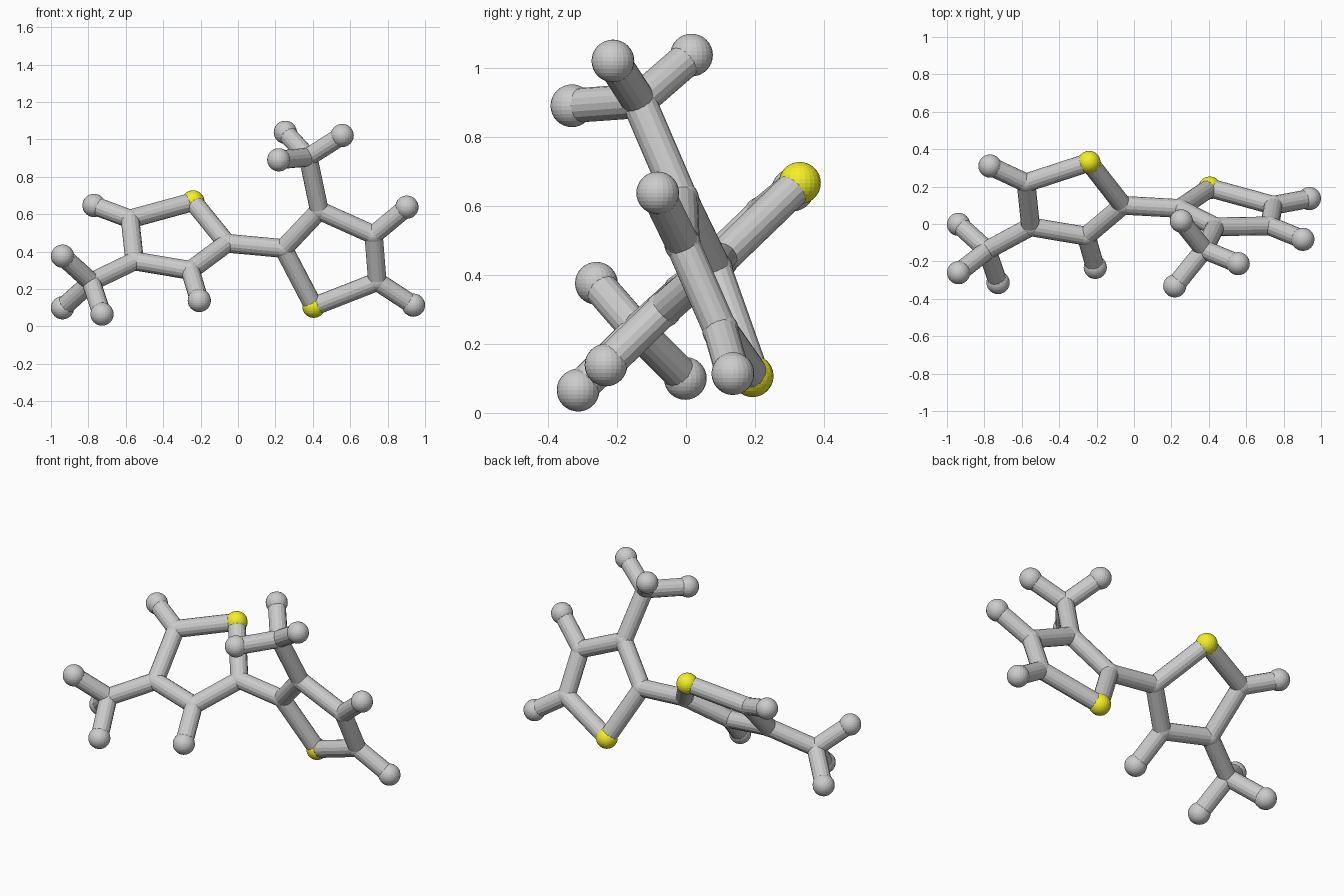
import bpy
from mathutils import Vector

if "Cube" in bpy.data.objects:
    bpy.data.objects.remove(bpy.data.objects["Cube"])

BALL_R, JOINT_R, BOND_R = 0.062, 0.053, 0.05

yellow = bpy.data.materials.new("yellow")
yellow.diffuse_color = (0.9, 0.87, 0.02, 1)
yellow.use_nodes = True
yellow.node_tree.nodes["Principled BSDF"].inputs["Base Color"].default_value = yellow.diffuse_color


def ball(name, p, r, mat=None):
    bpy.ops.mesh.primitive_uv_sphere_add(segments=24, ring_count=16, radius=r, location=p)
    ob = bpy.context.object
    ob.name = name
    if mat:
        ob.data.materials.append(mat)


def rod(name, a, b):
    a, b = Vector(a), Vector(b)
    d = b - a
    bpy.ops.mesh.primitive_cylinder_add(vertices=16, radius=BOND_R, depth=d.length,
                                        end_fill_type='NGON', location=(a + b) / 2)
    ob = bpy.context.object
    ob.name = name
    ob.rotation_euler = d.to_track_quat('Z', 'Y').to_euler()


def half(side, ring, tips, branch_at, branch, branch_tips):
    """Five-sided ring (first corner yellow), single tips and a three-tip branch."""
    for i, p in enumerate(ring):
        if i == 0:
            ball(side + "_yellow_ball", p, 0.061, yellow)
        else:
            ball(f"{side}_ring_joint_{i}", p, JOINT_R)
        rod(f"{side}_ring_rod_{i}", p, ring[(i + 1) % 5])
    for i, p in tips.items():
        rod(f"{side}_tip_rod_{i}", ring[i], p)
        ball(f"{side}_tip_ball_{i}", p, BALL_R)
    rod(side + "_branch_rod", ring[branch_at], branch)
    ball(side + "_branch_joint", branch, JOINT_R)
    for i, p in enumerate(branch_tips):
        rod(f"{side}_branch_tip_rod_{i}", branch, p)
        ball(f"{side}_branch_tip_ball_{i}", p, BALL_R)


# Left ring with its branch at the lower left
left = [(-0.24, 0.33, 0.667), (-0.06, 0.10, 0.445), (-0.255, -0.065, 0.30),
        (-0.553, -0.015, 0.35), (-0.577, 0.22, 0.575)]
half("left", left, {2: (-0.207, -0.232, 0.139), 4: (-0.77, 0.31, 0.647)},
     3, (-0.785, -0.14, 0.238),
     [(-0.938, -0.26, 0.376), (-0.938, -0.002, 0.10), (-0.727, -0.313, 0.066)])

# Right ring with its branch at the top
right = [(0.405, 0.193, 0.107), (0.243, 0.083, 0.417), (0.435, -0.015, 0.62),
         (0.725, -0.01, 0.49), (0.745, 0.10, 0.24)]
half("right", right, {3: (0.903, -0.082, 0.638), 4: (0.938, 0.136, 0.114)},
     2, (0.375, -0.137, 0.905),
     [(0.253, 0.016, 1.038), (0.557, -0.212, 1.021), (0.218, -0.331, 0.891)])

# Rod joining the two rings
rod("bridge_rod", left[1], right[1])
